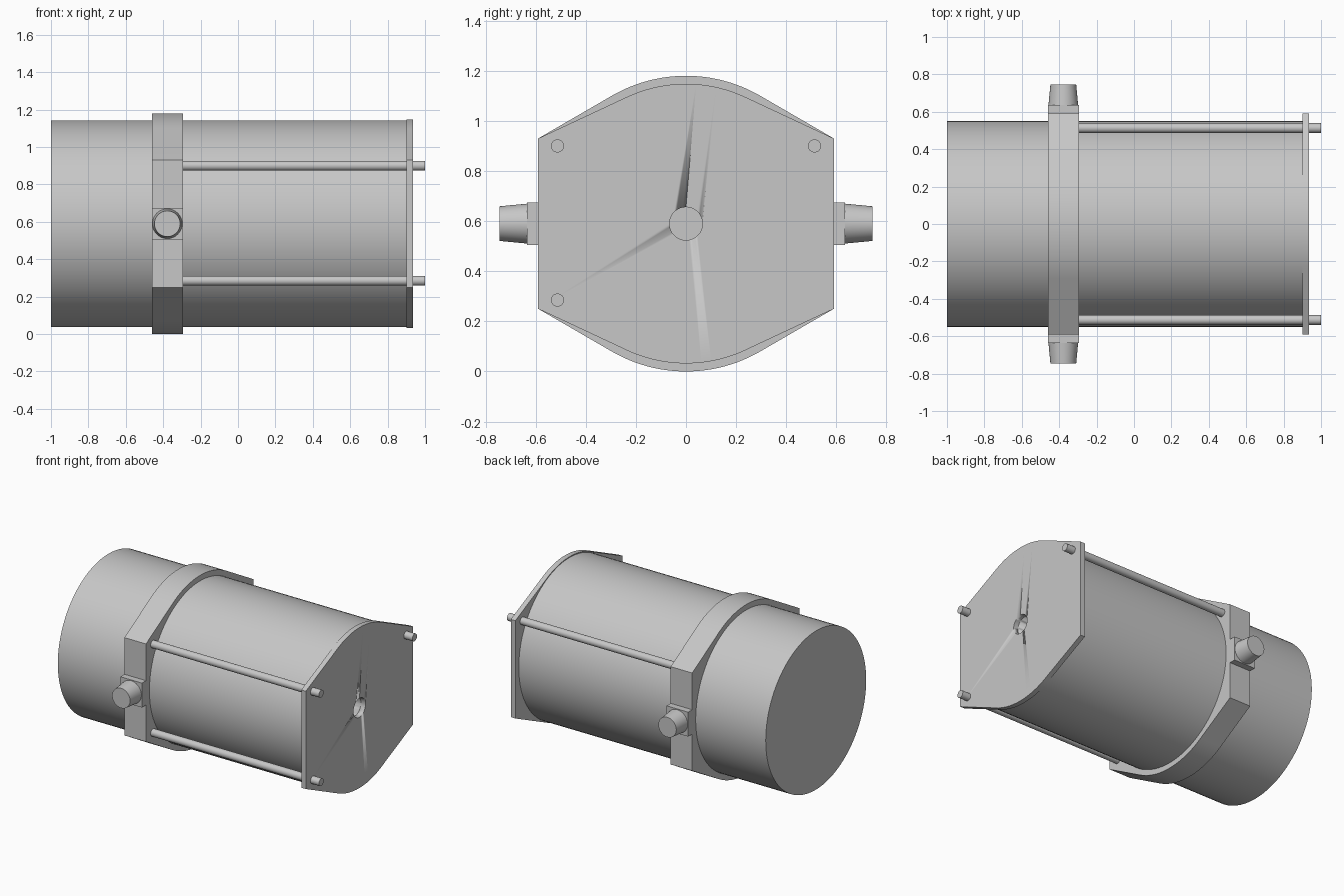
import bpy, bmesh, math
from mathutils import Matrix, Vector

default = bpy.data.objects.get("Cube")
if default:
    bpy.data.objects.remove(default, do_unlink=True)

MID = 0.59            # height of the main axis
HALF_WIDTH = 0.59     # flat sides of the collar and end plate
CORNER = 0.34         # corner height above and below the axis
COLLAR_X = -0.378

grey = bpy.data.materials.new("plain grey")
grey.use_nodes = True
colour = (0.57, 0.57, 0.57, 1)
grey.diffuse_color = colour
grey.node_tree.nodes["Principled BSDF"].inputs["Base Color"].default_value = colour


def finish(bm, name):
    bmesh.ops.recalc_face_normals(bm, faces=bm.faces)
    mesh = bpy.data.meshes.new(name)
    bm.to_mesh(mesh)
    bm.free()
    obj = bpy.data.objects.new(name, mesh)
    bpy.context.collection.objects.link(obj)
    mesh.materials.append(grey)
    bpy.ops.object.select_all(action="DESELECT")
    bpy.context.view_layer.objects.active = obj
    obj.select_set(True)
    bpy.ops.object.shade_smooth_by_angle(angle=math.radians(30))
    return obj


def cylinder(name, start, end, r1, r2=None, segments=32):
    start, end = Vector(start), Vector(end)
    axis = end - start
    turn = axis.to_track_quat("Z", "Y").to_matrix().to_4x4()
    bm = bmesh.new()
    bmesh.ops.create_cone(bm, cap_ends=True, segments=segments, radius1=r1,
                          radius2=r1 if r2 is None else r2, depth=axis.length,
                          matrix=Matrix.Translation((start + end) / 2) @ turn)
    return finish(bm, name)


def arched_plate(name, x0, x1, radius):
    """Flat-sided plate whose arched top and bottom run tangent to the corners."""
    reach = math.hypot(HALF_WIDTH, CORNER)
    begin = math.atan2(CORNER, HALF_WIDTH) + math.acos(radius / reach)
    steps = 24
    arc = [begin + (math.pi - 2 * begin) * i / steps for i in range(steps + 1)]
    half = [(HALF_WIDTH, CORNER)]
    half += [(radius * math.cos(a), radius * math.sin(a)) for a in arc]
    half += [(-HALF_WIDTH, CORNER)]
    outline = half + [(-y, -z) for y, z in half]
    bm = bmesh.new()
    face = bm.faces.new([bm.verts.new((x0, y, MID + z)) for y, z in outline])
    side = bmesh.ops.extrude_face_region(bm, geom=[face])["geom"]
    bmesh.ops.translate(bm, vec=(x1 - x0, 0, 0),
                        verts=[v for v in side if isinstance(v, bmesh.types.BMVert)])
    return finish(bm, name)


def box(name, centre, size):
    bm = bmesh.new()
    bmesh.ops.create_cube(bm, size=1, matrix=Matrix.Translation(centre) @ Matrix.Diagonal((*size, 1)))
    return finish(bm, name)


# Main drum, collar and end plate
drum = cylinder("drum", (-1, 0, MID), (0.9, 0, MID), 0.552, segments=96)
arched_plate("collar", COLLAR_X - 0.083, COLLAR_X + 0.083, 0.59)
end_plate = arched_plate("end_plate", 0.9, 0.935, 0.558)

# Central bore through the plate into the drum
cutter = cylinder("bore_cutter", (0.5, 0, MID), (1.1, 0, MID), 0.066)
cutter.hide_render = True
cutter.hide_set(True)
for part in (drum, end_plate):
    bore = part.modifiers.new("bore", "BOOLEAN")
    bore.operation = "DIFFERENCE"
    bore.solver = "EXACT"
    bore.object = cutter

# Tapered ports on square pads, front and back
for side, label in ((-1, "front"), (1, "back")):
    box(label + "_port_pad", (COLLAR_X, side * 0.61, MID), (0.166, 0.05, 0.17))
    cylinder(label + "_port", (COLLAR_X, side * 0.63, MID),
             (COLLAR_X, side * 0.745, MID), 0.08, 0.069, 48)

# Three tie rods from the collar through the end plate
for name, y, z in (("front_upper_rod", -0.513, 0.9),
                   ("back_upper_rod", 0.513, 0.9),
                   ("front_lower_rod", -0.513, 0.285)):
    cylinder(name, (COLLAR_X, y, z), (1, y, z), 0.026)
